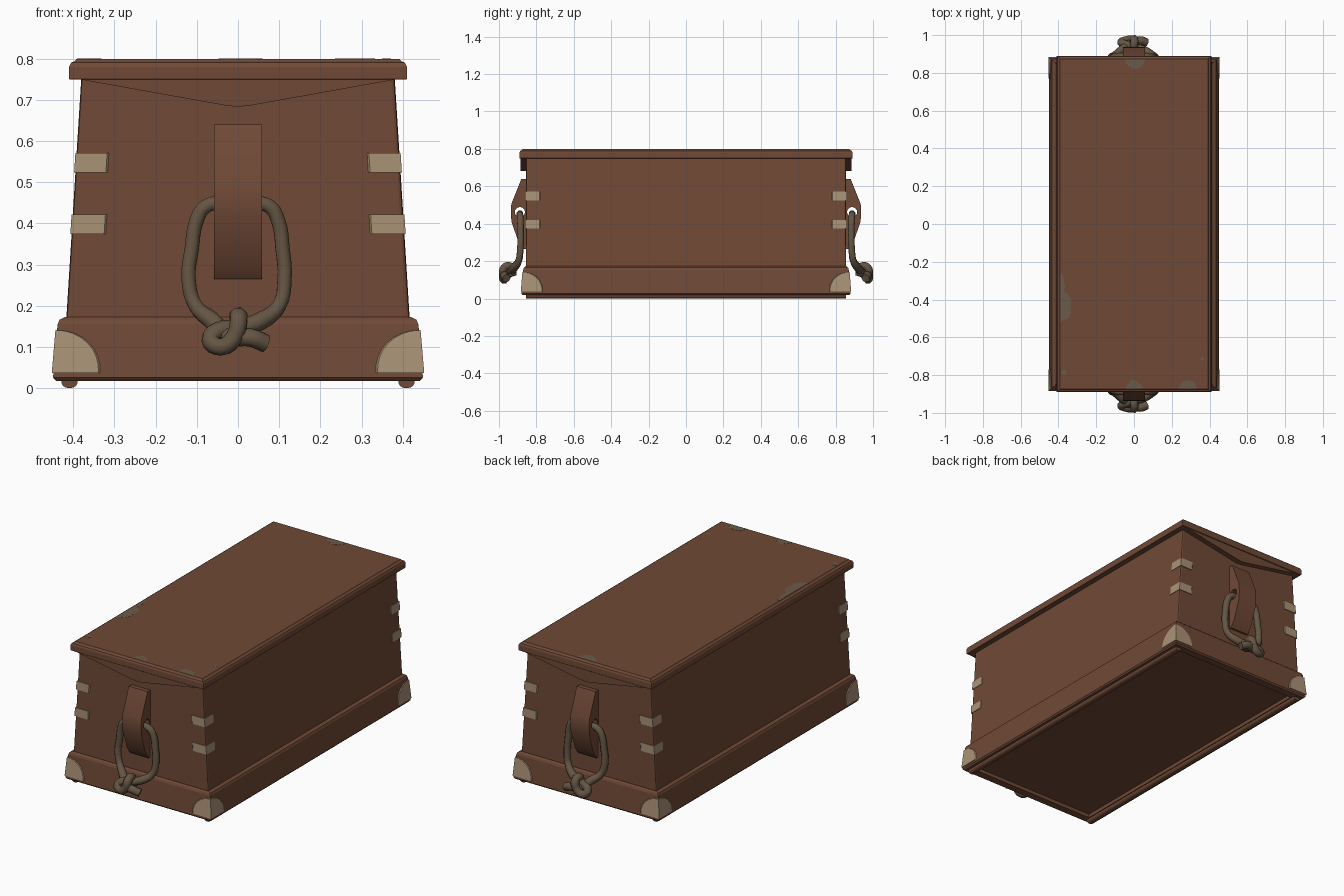
import bpy, bmesh, math, random

if "Cube" in bpy.data.objects:
    bpy.data.objects.remove(bpy.data.objects["Cube"])

random.seed(4)


def material(name, rgb):
    m = bpy.data.materials.new(name)
    m.diffuse_color = (*rgb, 1)
    m.use_nodes = True
    m.node_tree.nodes["Principled BSDF"].inputs["Base Color"].default_value = m.diffuse_color
    return m


WOOD = material("brown wood", (0.163, 0.067, 0.037))
BRASS = material("dull brass", (0.40, 0.29, 0.18))
ROPE = material("grey brown rope", (0.130, 0.092, 0.058))
WORN = material("worn olive wood", (0.145, 0.105, 0.069))


def smooth_by_angle(ob, degrees=40):
    bpy.ops.object.select_all(action='DESELECT')
    ob.select_set(True)
    bpy.context.view_layer.objects.active = ob
    bpy.ops.object.shade_smooth_by_angle(angle=math.radians(degrees))


def add(name, verts, faces, mat, mirror=None, bevel=0, smooth=False):
    """Mesh object with tidy normals and optional bevel and mirror."""
    me = bpy.data.meshes.new(name)
    me.from_pydata(verts, [], faces)
    bm = bmesh.new()
    bm.from_mesh(me)
    bmesh.ops.remove_doubles(bm, verts=bm.verts, dist=1e-5)
    bmesh.ops.recalc_face_normals(bm, faces=bm.faces)
    bm.to_mesh(me)
    bm.free()
    me.materials.append(mat)
    ob = bpy.data.objects.new(name, me)
    bpy.context.collection.objects.link(ob)
    if bevel:
        b = ob.modifiers.new("bevel", 'BEVEL')
        b.width, b.segments, b.limit_method = bevel, 2, 'ANGLE'
    if mirror:
        add_mirror(ob, mirror)
    if smooth:
        smooth_by_angle(ob)
    return ob


def add_mirror(ob, axes):
    m = ob.modifiers.new("mirror", 'MIRROR')
    m.use_axis = ['X' in axes, 'Y' in axes, False]
    m.use_mirror_merge = False


def loft(name, rings, mat, bevel=0):
    """Stack of rectangles given as (half x, half y, z)."""
    v, f = [], []
    for x, y, z in rings:
        v += [(-x, -y, z), (x, -y, z), (x, y, z), (-x, y, z)]
    for i in range(len(rings) - 1):
        for j in range(4):
            k = (j + 1) % 4
            f.append((4 * i + j, 4 * i + k, 4 * i + 4 + k, 4 * i + 4 + j))
    n = len(v)
    f += [(3, 2, 1, 0), (n - 4, n - 3, n - 2, n - 1)]
    return add(name, v, f, mat, bevel=bevel)


def prism(name, pts, a, b, place, mat, **kw):
    """Extrude a 2D outline from depth a to b."""
    n = len(pts)
    v = [place(p, a) for p in pts] + [place(p, b) for p in pts]
    f = [tuple(range(n)), tuple(range(n, 2 * n))]
    f += [(i, (i + 1) % n, n + (i + 1) % n, n + i) for i in range(n)]
    return add(name, v, f, mat, **kw)


# Main box, plinth with a recessed floor, and lid
loft("chest_body", [(0.421, 0.857, 0.1), (0.380, 0.855, 0.76)], WOOD, bevel=0.008)
loft("base_plinth", [(0.385, 0.83, 0.038), (0.385, 0.83, 0.018), (0.442, 0.872, 0.018),
                     (0.449, 0.88, 0.026), (0.438, 0.87, 0.155),
                     (0.433, 0.866, 0.166), (0.419, 0.858, 0.173)], WOOD)
loft("lid", [(0.408, 0.888, 0.749), (0.41, 0.89, 0.751), (0.41, 0.89, 0.78),
             (0.405, 0.886, 0.79), (0.396, 0.878, 0.794), (0.392, 0.874, 0.7995)], WOOD)

# Pointed battens under both lid ends
prism("lid_end_batten", [(-0.40, 0.752), (-0.376, 0.748), (-0.03, 0.686), (0, 0.683),
                         (0.03, 0.686), (0.376, 0.748), (0.40, 0.752)],
      -0.886, -0.85, lambda p, d: (p[0], d, p[1]), WOOD, mirror='Y')

# Rounded runners under the long sides
arc = [(0.409 + 0.019 * math.cos(t), 0.012 + 0.012 * math.sin(t))
       for t in (math.pi * i / 6 for i in range(6, 13))]
prism("runner", [(0.428, 0.022)] + arc[::-1] + [(0.390, 0.022)], -0.855, 0.855,
      lambda p, d: (p[0], d, p[1]), WOOD, mirror='X', smooth=True)

# Handle blocks with a rope hole on both ends
block = prism("handle_block", [(-0.845, 0.64), (-0.88, 0.64), (-0.934, 0.505), (-0.937, 0.455),
                               (-0.933, 0.41), (-0.895, 0.30), (-0.868, 0.265), (-0.845, 0.265)],
              -0.058, 0.058, lambda p, d: (d, p[0], p[1]), WOOD)
hole = prism("hole_cutter", [(-0.888 + 0.027 * math.cos(i * math.pi / 8),
                              0.462 + 0.027 * math.sin(i * math.pi / 8)) for i in range(16)],
             -0.2, 0.2, lambda p, d: (d, p[0], p[1]), WOOD)
hole.hide_render = True
cut = block.modifiers.new("rope hole", 'BOOLEAN')
cut.operation, cut.object, cut.solver = 'DIFFERENCE', hole, 'EXACT'
bpy.context.view_layer.update()
cut_mesh = bpy.data.meshes.new_from_object(block.evaluated_get(bpy.context.evaluated_depsgraph_get()))
block.modifiers.clear()
block.data = cut_mesh
bpy.data.objects.remove(hole)
smooth_by_angle(block)
add_mirror(block, 'Y')


def corner_wrap(name, half, height, reach, z0, steps=8, side_reach=None):
    """Thin sheet folded round a corner; half(z) gives the wall, height(t) the outline."""
    side_reach = side_reach or reach
    v, f = [], []
    for i in range(-steps, steps + 1):
        t = math.sin(i / steps * math.pi / 2)
        for z in (z0, z0 + height(abs(t))):
            x, y = half(z)
            v.append((x + min(t, 0) * reach, -y + max(t, 0) * side_reach, z))
    # Turned-in rim that closes the gap to the wood
    n = len(v)
    v += [(x - 0.006, y + 0.006, z) for x, y, z in v]
    for i in range(2 * steps):
        a, b, c, d = 2 * i, 2 * i + 2, 2 * i + 3, 2 * i + 1
        f += [(a, b, c, d), (n + d, n + c, n + b, n + a), (d, c, n + c, n + d), (b, a, n + a, n + b)]
    e = 4 * steps
    f += [(0, 1, n + 1, n), (e + 1, e, n + e, n + e + 1)]
    add(name, v, f, BRASS, mirror='XY')


# Brass corner guards and straps
corner_wrap("corner_guard", lambda z: (0.453 - 0.085 * (z - 0.026), 0.884 - 0.078 * (z - 0.026)),
            lambda t: max(0.002, 0.104 * math.sqrt(max(0, 1 - t * t))), 0.113, 0.037)
for label, z, reach in (("upper_strap", 0.524, 0.077), ("lower_strap", 0.374, 0.082)):
    corner_wrap(label, lambda z: (0.424 - 0.0621 * (z - 0.1), 0.860),
                lambda t: 0.047, reach, z, steps=1, side_reach=0.077)

# Knotted rope handles
path = [(0.068, -0.960, 0.108), (0.03, -0.972, 0.123), (-0.02, -0.955, 0.125),
        (-0.062, -0.925, 0.163), (-0.103, -0.895, 0.20), (-0.12, -0.886, 0.265),
        (-0.112, -0.884, 0.34), (-0.101, -0.885, 0.405), (-0.080, -0.887, 0.440),
        (-0.04, -0.888, 0.450), (0.04, -0.888, 0.450), (0.078, -0.887, 0.440),
        (0.098, -0.885, 0.405), (0.108, -0.884, 0.34), (0.113, -0.886, 0.265),
        (0.10, -0.895, 0.20), (0.055, -0.92, 0.163), (0.0, -0.935, 0.145),
        (-0.045, -0.95, 0.14), (-0.067, -0.962, 0.118), (-0.04, -0.974, 0.100),
        (-0.008, -0.9775, 0.125), (0.002, -0.972, 0.165), (0.0, -0.94, 0.172),
        (0.005, -0.925, 0.12)]
cu = bpy.data.curves.new("rope_path", 'CURVE')
cu.dimensions = '3D'
cu.bevel_depth, cu.bevel_resolution, cu.resolution_u = 0.0185, 2, 4
cu.use_fill_caps = True
sp = cu.splines.new('BEZIER')
sp.bezier_points.add(len(path) - 1)
for bp, co in zip(sp.bezier_points, path):
    bp.co = co
    bp.radius = 1.2 if co[2] < 0.18 else 1.0
    bp.handle_left_type = bp.handle_right_type = 'AUTO'
guide = bpy.data.objects.new("rope_guide", cu)
bpy.context.collection.objects.link(guide)
bpy.context.view_layer.update()
me = bpy.data.meshes.new_from_object(guide.evaluated_get(bpy.context.evaluated_depsgraph_get()))
bpy.data.objects.remove(guide)
me.materials.clear()
me.materials.append(ROPE)
for p in me.polygons:
    p.use_smooth = True
    p.material_index = 0
rope = bpy.data.objects.new("rope_handle", me)
bpy.context.collection.objects.link(rope)
add_mirror(rope, 'Y')

# Worn patches on the lid: centre and radii
for cx, cy, rx, ry in ((0.01, 0.872, 0.055, 0.055), (-0.385, -0.44, 0.055, 0.08),
                       (-0.395, -0.33, 0.03, 0.08), (0.0, -0.87, 0.045, 0.045),
                       (0.285, -0.87, 0.05, 0.045), (-0.37, -0.785, 0.014, 0.016),
                       (0.36, -0.715, 0.012, 0.01)):
    pts = []
    for i in range(14):
        a, r = i * math.tau / 14, random.uniform(0.85, 1.1)
        pts.append((max(-0.391, cx + rx * r * math.cos(a)),
                    max(-0.873, min(0.873, cy + ry * r * math.sin(a)))))
    prism("worn_patch", pts, 0.799, 0.8003, lambda p, d: (p[0], p[1], d), WORN)
